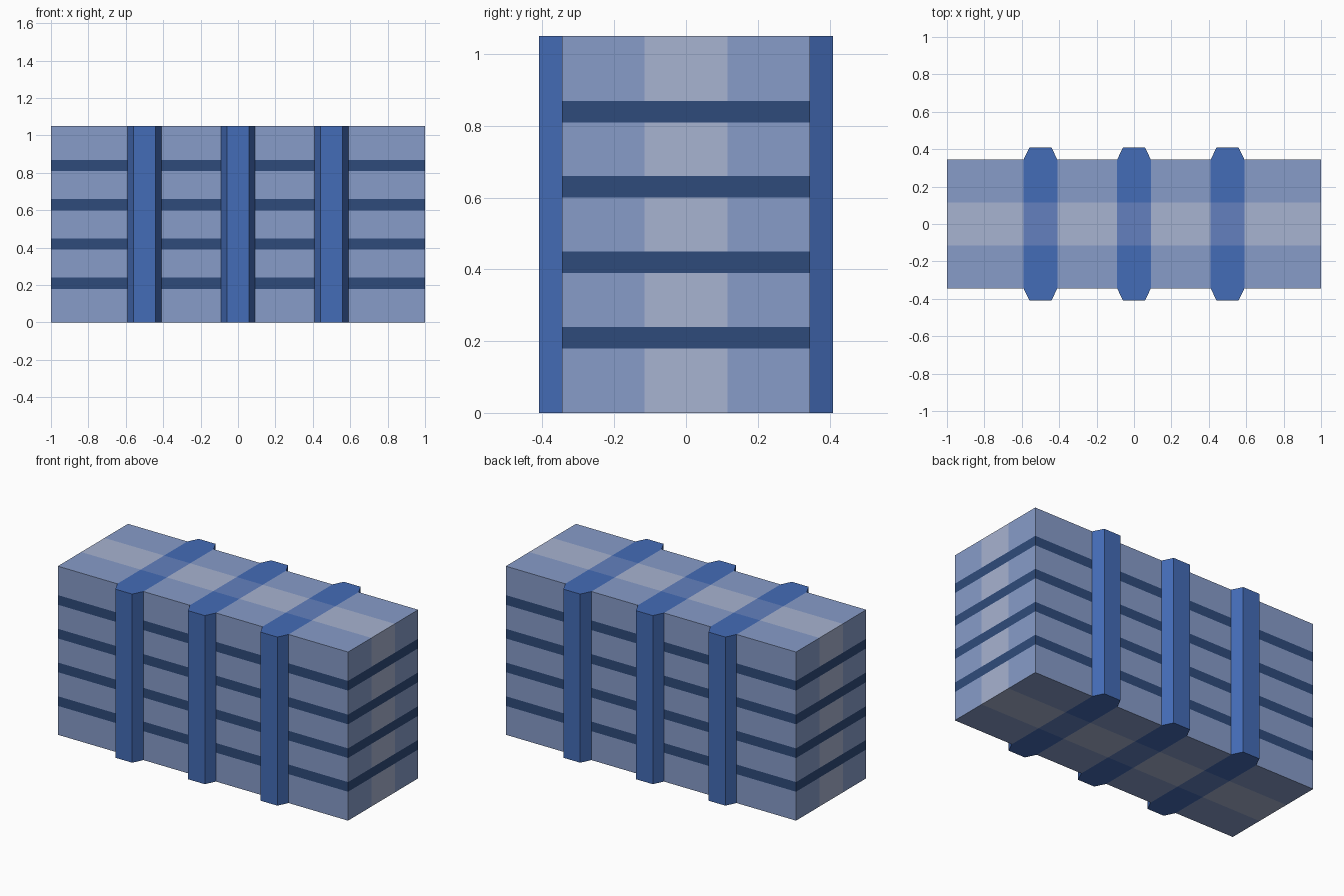
import bpy, bmesh
from mathutils import Vector

if "Cube" in bpy.data.objects:
    bpy.data.objects.remove(bpy.data.objects["Cube"])

W, D, H = 1.0, 0.345, 1.05        # half width, half depth, height
OUT = 0.41                        # outer reach of the ribs
BAND = 0.115                      # half width of the pale middle band
RIBS = (-0.5, 0.0, 0.5)
STRIPES = [(0.18 + 0.21 * i, 0.24 + 0.21 * i) for i in range(4)]


def material(name, hexcol):
    def lin(c):
        c /= 255
        return c / 12.92 if c <= 0.04045 else ((c + 0.055) / 1.055) ** 2.4
    m = bpy.data.materials.new(name)
    m.diffuse_color = [lin(int(hexcol[i:i + 2], 16)) for i in (0, 2, 4)] + [1]
    m.use_nodes = True
    m.node_tree.nodes["Principled BSDF"].inputs["Base Color"].default_value = m.diffuse_color
    return m


MATS = [material("soft blue", "879CC9"), material("pale grey blue", "A7B3D1"),
        material("dark stripe blue", "2F4B7B"), material("rib blue", "446CB7"),
        material("faded rib blue", "6380BF")]
SOFT, PALE, DARK, RIB, FADED = range(5)


def finish(bm, name, mats):
    bmesh.ops.recalc_face_normals(bm, faces=bm.faces)
    me = bpy.data.meshes.new(name)
    bm.to_mesh(me)
    bm.free()
    for m in mats:
        me.materials.append(m)
    ob = bpy.data.objects.new(name, me)
    bpy.context.collection.objects.link(ob)
    return ob


def slice_at(bm, axis, value):
    co, no = Vector(), Vector()
    co[axis], no[axis] = value, 1
    bmesh.ops.bisect_plane(bm, geom=bm.verts[:] + bm.edges[:] + bm.faces[:],
                           plane_co=co, plane_no=no)


# Main block, cut along the colour borders
bm = bmesh.new()
bmesh.ops.create_cube(bm, size=1)
for v in bm.verts:
    v.co = (v.co.x * 2 * W, v.co.y * 2 * D, (v.co.z + 0.5) * H)
for x in RIBS:
    slice_at(bm, 0, x - 0.09)
    slice_at(bm, 0, x + 0.09)
for y in (-BAND, BAND):
    slice_at(bm, 1, y)
for pair in STRIPES:
    for z in pair:
        slice_at(bm, 2, z)
bm.normal_update()
for f in bm.faces:
    c = f.calc_center_median()
    middle = abs(c.y) < BAND
    if abs(f.normal.z) > 0.5:     # top and bottom: ribs run across
        on_rib = any(abs(c.x - x) < 0.09 for x in RIBS)
        f.material_index = (FADED if middle else RIB) if on_rib else (PALE if middle else SOFT)
    elif any(a < c.z < b for a, b in STRIPES):
        f.material_index = DARK
    else:
        f.material_index = PALE if middle else SOFT
finish(bm, "striped_block", MATS)

# Chamfered upright ribs on the front and back
for side, label in ((-1, "front"), (1, "back")):
    for i, x in enumerate(RIBS):
        bm = bmesh.new()
        profile = [(-0.09, D), (-0.058, OUT), (0.058, OUT), (0.09, D)]
        face = bm.faces.new([bm.verts.new((x + px, side * py, 0)) for px, py in profile])
        ext = bmesh.ops.extrude_face_region(bm, geom=[face], use_keep_orig=True)
        for v in ext["geom"]:
            if isinstance(v, bmesh.types.BMVert):
                v.co.z = H
        finish(bm, f"{label}_rib_{i + 1}", [MATS[RIB]])
